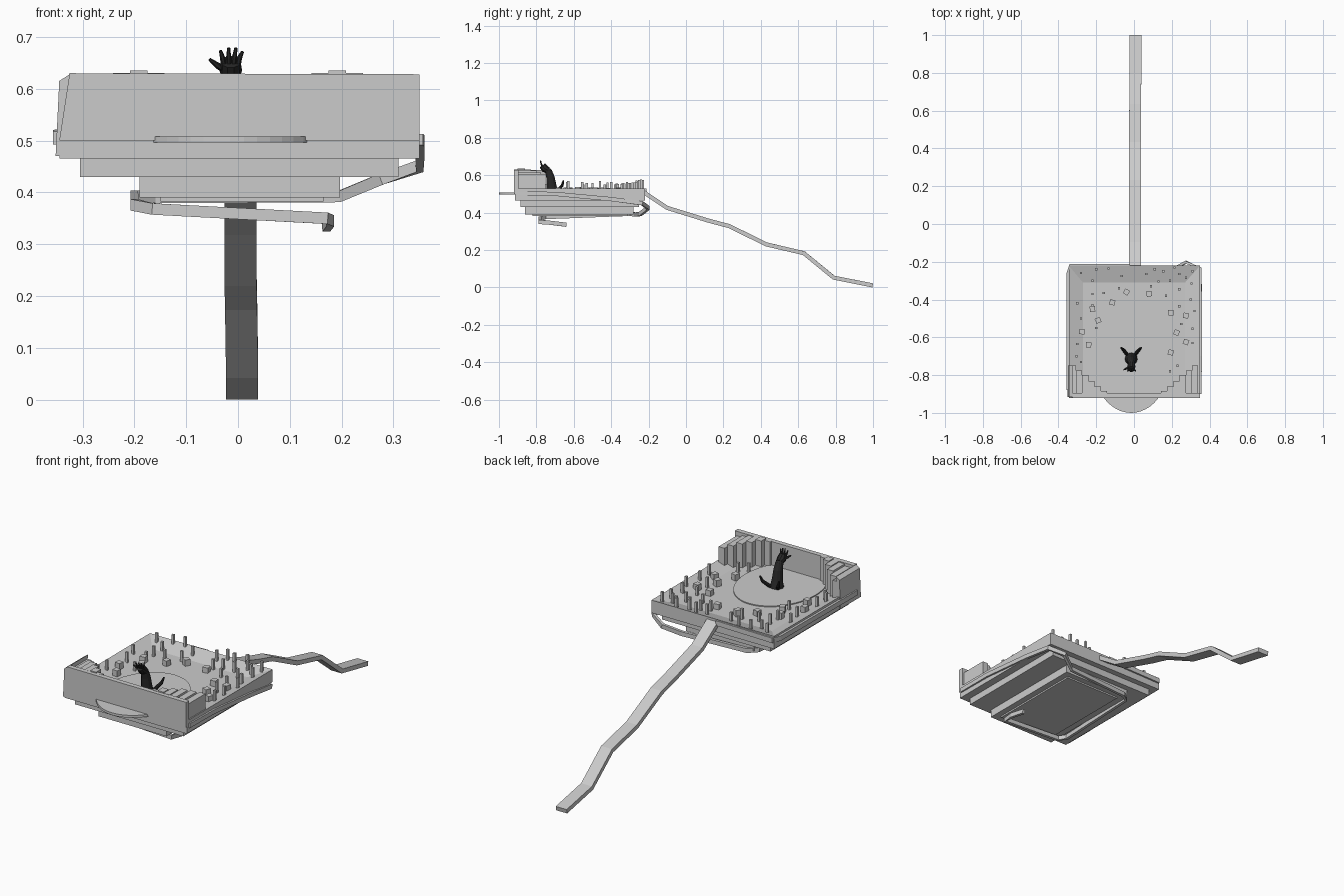
import bpy, bmesh, math, random
from mathutils import Vector, Matrix

if "Cube" in bpy.data.objects:
    bpy.data.objects.remove(bpy.data.objects["Cube"])

random.seed(4)
dark = bpy.data.materials.new("dark")
dark.diffuse_color = (0.02, 0.02, 0.02, 1)
dark.use_nodes = True
dark.node_tree.nodes["Principled BSDF"].inputs["Base Color"].default_value = dark.diffuse_color


def finish(name, bm, mat=None):
    bmesh.ops.recalc_face_normals(bm, faces=bm.faces)
    me = bpy.data.meshes.new(name)
    bm.to_mesh(me)
    bm.free()
    ob = bpy.data.objects.new(name, me)
    bpy.context.collection.objects.link(ob)
    if mat:
        me.materials.append(mat)
    return ob


def add_box(bm, x0, x1, y0, y1, z0, z1, rot=0):
    c = Vector(((x0 + x1) / 2, (y0 + y1) / 2, (z0 + z1) / 2))
    m = (Matrix.Translation(c) @ Matrix.Rotation(rot, 4, 'Z')
         @ Matrix.Diagonal((x1 - x0, y1 - y0, z1 - z0, 1)))
    bmesh.ops.create_cube(bm, size=1, matrix=m)


def box(name, *dims):
    bm = bmesh.new()
    add_box(bm, *dims)
    return finish(name, bm)


def prism(name, profile, y0, y1):
    """Extrude an x/z profile along y."""
    bm = bmesh.new()
    f = bm.faces.new([bm.verts.new((x, y0, z)) for x, z in profile])
    r = bmesh.ops.extrude_face_region(bm, geom=[f])
    vs = [g for g in r['geom'] if isinstance(g, bmesh.types.BMVert)]
    bmesh.ops.translate(bm, vec=(0, y1 - y0, 0), verts=vs)
    return finish(name, bm)


def skin(bm, rings):
    """Join equal rings of points and cap both ends."""
    rs = [[bm.verts.new(p) for p in r] for r in rings]
    n = len(rs[0])
    for a, b in zip(rs, rs[1:]):
        for i in range(n):
            bm.faces.new((a[i], a[(i + 1) % n], b[(i + 1) % n], b[i]))
    bm.faces.new(rs[0])
    bm.faces.new(rs[-1])


def ribbon(name, path, w, h):
    """Sweep an upright rectangle along a mostly level path."""
    P = [Vector(p) for p in path]
    rings = []
    for i, p in enumerate(P):
        t = (P[min(i + 1, len(P) - 1)] - P[max(i - 1, 0)]).normalized()
        s = t.cross(Vector((0, 0, 1))).normalized()
        u = s.cross(t)
        rings.append([p + s * a * w / 2 + u * b * h / 2
                      for a, b in ((-1, -1), (1, -1), (1, 1), (-1, 1))])
    bm = bmesh.new()
    skin(bm, rings)
    return finish(name, bm)


def tube(bm, path, radii, n=8):
    P = [Vector(p) for p in path]
    rings = []
    for i, p in enumerate(P):
        t = (P[min(i + 1, len(P) - 1)] - P[max(i - 1, 0)]).normalized()
        ref = Vector((0, 1, 0)) if abs(t.y) < 0.9 else Vector((0, 0, 1))
        s = t.cross(ref).normalized()
        u = s.cross(t)
        rings.append([p + (s * math.cos(k * math.tau / n) + u * math.sin(k * math.tau / n)) * radii[i]
                      for k in range(n)])
    skin(bm, rings)


# stacked platform tiers
box("middle_tier", -0.305, 0.31, -0.885, -0.25, 0.43, 0.467)
box("lower_tier", -0.19, 0.197, -0.86, -0.28, 0.39, 0.43)
box("base_plate", -0.15, 0.165, -0.82, -0.31, 0.382, 0.39)

# deck with sunken floor and sloped rim on three sides
bm = bmesh.new()
front = [(-0.345, .53), (-0.27, .503), (0.27, .503), (0.35, .53)]
A = [bm.verts.new((x, -0.915, z)) for x, z in front]
B = [bm.verts.new((x, y, z)) for (x, z), y in zip(front, (-.22, -.31, -.31, -.22))]
C = [bm.verts.new(p) for p in ((-.345, -.915, .465), (.35, -.915, .465), (.35, -.22, .465), (-.345, -.22, .465))]
for a in range(3):
    bm.faces.new((A[a], A[a + 1], B[a + 1], B[a]))
bm.faces.new(B)
bm.faces.new(C)
bm.faces.new([C[0], C[1]] + A[::-1])
bm.faces.new((C[2], C[3], B[0], B[3]))
bm.faces.new((C[0], C[3], B[0], A[0]))
bm.faces.new((C[1], C[2], B[3], A[3]))
finish("deck", bm)

# round stage disc that juts out through the front
bm = bmesh.new()
bmesh.ops.create_cone(bm, cap_ends=True, segments=48, radius1=1, radius2=1, depth=1,
                      matrix=Matrix.Translation((-0.015, -0.745, 0.502)) @ Matrix.Diagonal((0.2, 0.255, 0.012, 1)))
finish("stage_disc", bm)

# front wall and leaning left panel
prism("front_wall", [(-.345, .50), (.35, .50), (.35, .628), (-.325, .63)], -0.92, -0.895)
prism("left_panel", [(-.352, .47), (-.345, .47), (-.325, .628), (-.345, .615)], -0.915, -0.75)

# stepped stands in both front corners
bm = bmesh.new()
for s in (-1, 1):
    for i, (yb, zt) in enumerate(((-.75, .605), (-.775, .615), (-.80, .625), (-.83, .63), (-.86, .635), (-.885, .63))):
        x = sorted((s * (.34 - i * .033), s * (.34 - (i + 1) * .033)))
        add_box(bm, x[0], x[1], -0.9, yb, 0.5, zt)
finish("corner_stands", bm)

# entrance bridge stepping down to the ground
ribbon("bridge", [(.005, -.235, .515), (.005, -.10, .425), (.005, .12, .357), (.005, .23, .328), (.005, .43, .23),
                  (.006, .63, .183), (.008, .79, .052), (.008, .998, .011)], 0.062, 0.022)

# ledge that spirals down around the platform
ribbon("spiral_ledge", [(-.02, -.217, .515), (-.34, -.217, .51), (-.351, -.26, .508), (-.351, -.88, .505)], 0.012, 0.025)
ribbon("spiral_ramp", [(.35, -.9, .502), (.352, -.70, .50), (.352, -.4, .472), (.35, -.235, .45),
                       (.275, -.202, .425), (.195, -.245, .392), (-.16, -.27, .39), (-.2, -.30, .393),
                       (-.2, -.75, .376), (-.165, -.78, .368), (.172, -.78, .35), (.178, -.72, .345),
                       (.17, -.64, .335)], 0.015, 0.022)


def floor_z(x, y):
    rise = max((abs(x) - 0.27) / 0.08, (y + 0.31) / 0.09, 0)
    return 0.503 + 0.027 * min(rise, 1)


# small posts and blocks standing on the deck
posts = [(-.28, -.26), (-.2, -.24), (-.135, -.235), (-.065, -.275), (-.22, -.3), (-.16, -.365), (-.08, -.34),
         (-.22, -.37), (-.28, -.5), (-.22, -.43), (-.3, -.635), (-.305, -.7), (-.28, -.73), (-.2, -.55), (-.3, -.42),
         (.065, -.265), (.11, -.24), (.155, -.25), (.19, -.3), (.215, -.23), (.24, -.265), (.275, -.285), (.31, -.25),
         (.09, -.33), (.13, -.305), (.17, -.38), (.24, -.345), (.3, -.4), (.305, -.315), (.31, -.555), (.32, -.46),
         (.24, -.435), (.25, -.53), (.31, -.63), (.23, -.75), (.19, -.78)]
blocks = [(-.22, -.45), (-.19, -.51), (-.275, -.57), (-.24, -.64), (-.115, -.415), (-.04, -.36),
          (.08, -.37), (.195, -.47), (.275, -.485), (.225, -.575), (.275, -.625), (.195, -.68)]
for name, spots, r, h in (("posts", posts, .006, .05), ("blocks", blocks, .014, .03)):
    bm = bmesh.new()
    for x, y in spots:
        z = floor_z(x, y)
        add_box(bm, x - r, x + r, y - r, y + r, z - .005, z + h * random.uniform(.9, 1.1),
                random.uniform(-.6, .6) if r > .01 else 0)
    finish(name, bm)

# dark sculpture: rising arm with an open hand
bm = bmesh.new()
tube(bm, [(-.015, -.715, .505), (-.015, -.718, .54), (-.015, -.725, .59), (-.015, -.735, .62), (-.013, -.752, .634)],
     [.034, .026, .022, .019, .016], 12)
tube(bm, [(-.014, -.735, .625), (-.014, -.755, .635), (-.014, -.768, .652)], [.017, .022, .019], 10)
for x0, x1, z in ((-.027, -.034, .674), (-.018, -.018, .679), (-.009, -.004, .679), (-.001, .009, .672)):
    tube(bm, [(x0, -.766, .642), (x0 * .6 + x1 * .4, -.774, .66), (x1, -.778, z)], [.006, .005, .003], 6)
tube(bm, [(-.022, -.755, .635), (-.04, -.765, .645), (-.055, -.772, .657)], [.008, .006, .003], 6)
finish("arm_and_hand", bm, dark)

# curved claws behind the arm
bm = bmesh.new()
for s in (-1, 1):
    tube(bm, [(-.015 + s * .015, -.70, .505), (-.015 + s * .03, -.68, .525),
              (-.015 + s * .045, -.662, .545), (-.015 + s * .054, -.655, .572)], [.009, .009, .008, .004], 8)
finish("claws", bm, dark)
